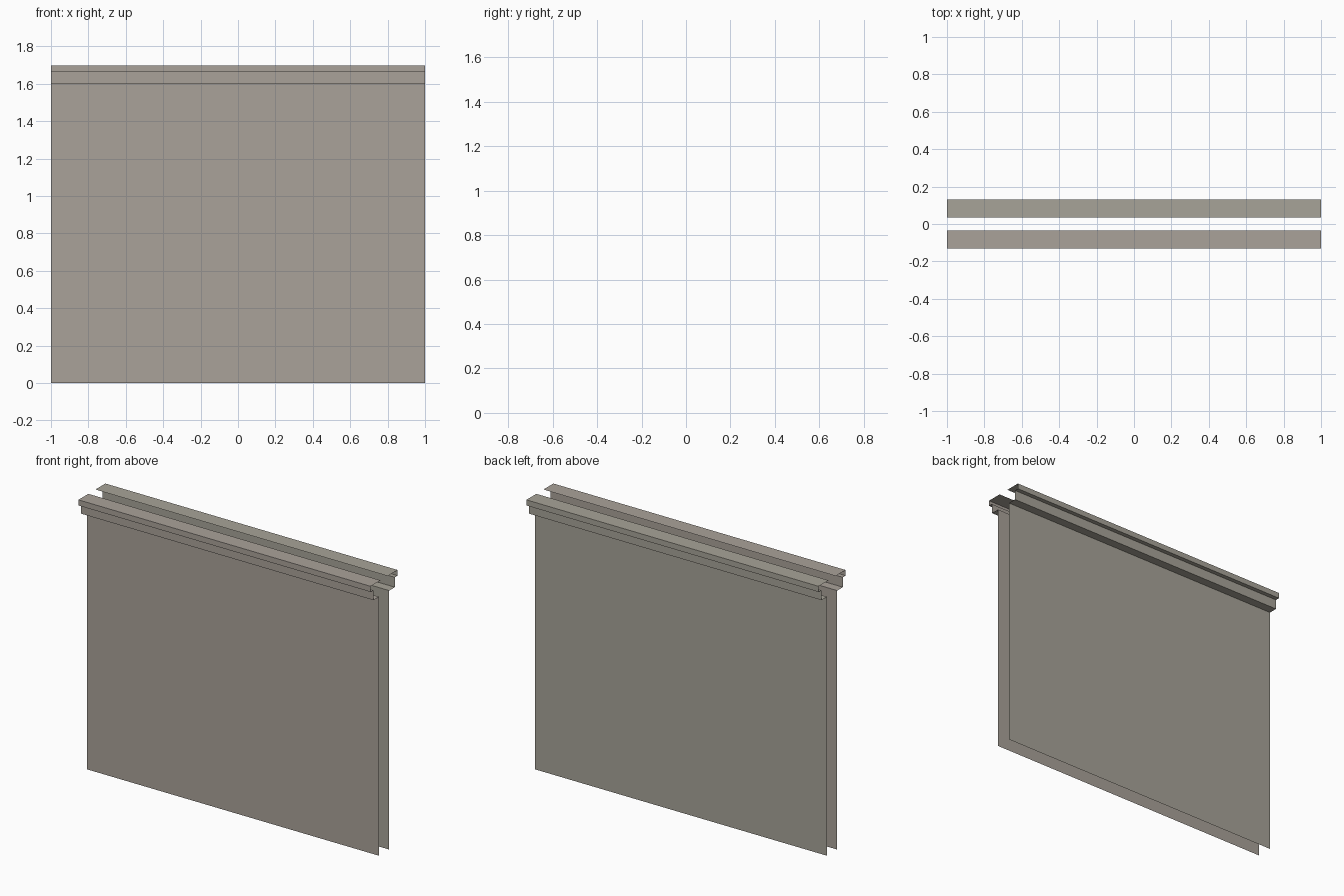
import bpy

if "Cube" in bpy.data.objects:
    bpy.data.objects.remove(bpy.data.objects["Cube"])

def material(name, rgb):
    m = bpy.data.materials.new(name)
    m.diffuse_color = (*rgb, 1.0)
    m.use_nodes = True
    m.node_tree.nodes["Principled BSDF"].inputs["Base Color"].default_value = m.diffuse_color
    return m

front_mat = material("warm_grey", (0.40, 0.36, 0.32))
back_mat = material("greenish_grey", (0.39, 0.37, 0.315))

# Cross-section of the open sheet: wall, stepped cornice, flat top (y outward, z)
PROFILE = [(0.05, 0.0), (0.05, 1.602), (0.105, 1.602), (0.105, 1.663),
           (0.132, 1.663), (0.132, 1.698), (0.035, 1.698)]

def sheet(name, side, mat):
    """Sweep the profile along x; side is -1 for front, +1 for back."""
    n = len(PROFILE)
    verts = [(side * x, side * y, z) for x in (-1, 1) for y, z in PROFILE]
    faces = [(i, i + 1, n + i + 1, n + i) for i in range(n - 1)]
    me = bpy.data.meshes.new(name)
    me.from_pydata(verts, [], faces)
    me.materials.append(mat)
    # wind the faces so they point outward from the middle
    if me.polygons[0].normal.y * side < 0:
        me.flip_normals()
    me.update()
    ob = bpy.data.objects.new(name, me)
    bpy.context.collection.objects.link(ob)

# Two wall faces with cornice
sheet("front_wall_face", -1, front_mat)
sheet("back_wall_face", 1, back_mat)
